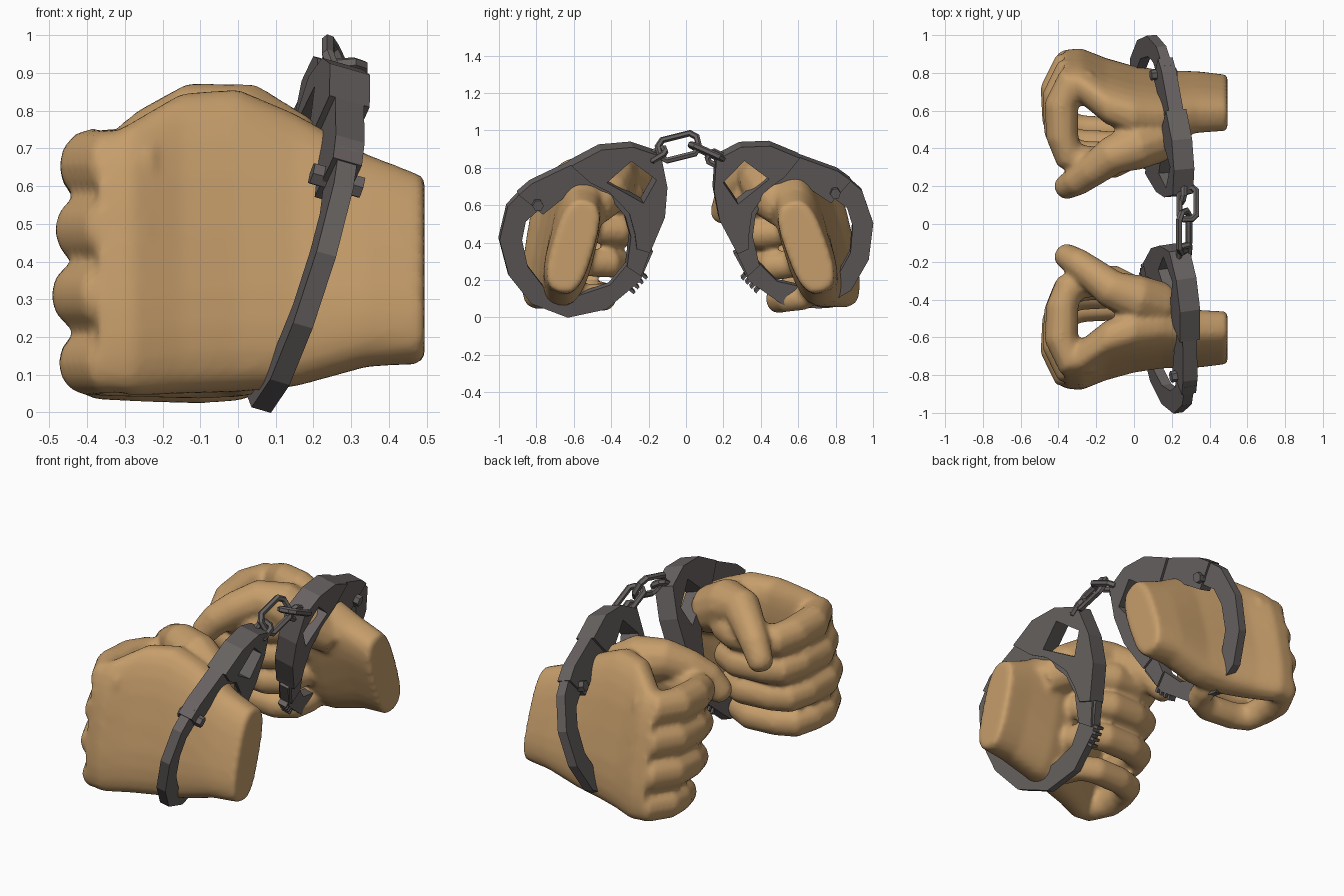
import bpy, bmesh, math
from mathutils import Vector, Matrix

if "Cube" in bpy.data.objects:
    bpy.data.objects.remove(bpy.data.objects["Cube"])

def material(name, col):
    m = bpy.data.materials.new(name)
    m.diffuse_color = (*col, 1)
    m.use_nodes = True
    m.node_tree.nodes["Principled BSDF"].inputs["Base Color"].default_value = m.diffuse_color
    return m

SKIN = material("tan_skin", (0.565, 0.34, 0.147))
STEEL = material("dark_steel", (0.137, 0.123, 0.119))

def add(name, mesh, mat):
    mesh.materials.clear()
    mesh.materials.append(mat)
    ob = bpy.data.objects.new(name, mesh)
    bpy.context.scene.collection.objects.link(ob)
    return ob

def bake(ob):
    """Evaluated copy of an object as a plain mesh; the source is removed."""
    bpy.context.view_layer.update()
    me = bpy.data.meshes.new_from_object(ob.evaluated_get(bpy.context.evaluated_depsgraph_get()))
    bpy.data.objects.remove(ob)
    return me

def fix_normals(me):
    bm = bmesh.new()
    bm.from_mesh(me)
    bmesh.ops.remove_doubles(bm, verts=bm.verts, dist=1e-5)
    bmesh.ops.recalc_face_normals(bm, faces=bm.faces)
    bm.to_mesh(me)
    bm.free()

# ---------- hands ----------
def loft(bm, rings, n=16, power=1.0):
    """Skin rings given as (centre, u axis, v axis) and cap both ends."""
    def se(t):
        return math.copysign(abs(t) ** power, t)
    loops = []
    for c, u, v in rings:
        loops.append([bm.verts.new(c + u * se(math.cos(a)) + v * se(math.sin(a)))
                      for a in (2 * math.pi * i / n for i in range(n))])
    faces = []
    for a, b in zip(loops, loops[1:]):
        faces += [bm.faces.new((a[i], a[(i + 1) % n], b[(i + 1) % n], b[i])) for i in range(n)]
    faces += [bm.faces.new(loops[0]), bm.faces.new(loops[-1])]
    bmesh.ops.recalc_face_normals(bm, faces=faces)

def tube(bm, pts):
    """Rounded finger along points (x, y, z, radius)."""
    p = [Vector(q[:3]) for q in pts]
    r = [q[3] for q in pts]
    rings = []
    for i in range(len(p)):
        t = (p[min(i + 1, len(p) - 1)] - p[max(i - 1, 0)]).normalized()
        side = t.cross(Vector((0, 0, 1))).normalized()
        up = side.cross(t)
        rings.append((p[i], side * r[i] * 0.93, up * r[i]))
        if i == len(p) - 1:      # rounded tip
            for d, s in ((0.5, 0.85), (0.85, 0.5)):
                rings.append((p[i] + t * r[i] * d, side * r[i] * s, up * r[i] * s))
    loft(bm, rings, 12)

def hand_mesh():
    bm = bmesh.new()
    # wrist and palm: x, top y/z, bottom y/z, half thickness
    rings = []
    for x, ty, tz, by, bz, h in ((.495, -.53, .62, -.675, .135, .108), (.34, -.53, .68, -.685, .125, .12),
                                 (.15, -.52, .79, -.68, .07, .13), (0, -.54, .855, -.70, .055, .132),
                                 (-.15, -.59, .845, -.75, .05, .122), (-.28, -.69, .77, -.805, .045, .108),
                                 (-.37, -.73, .72, -.815, .06, .08)):
        t, b = Vector((x, ty, tz)), Vector((x, by, bz))
        u = (t - b) / 2
        v = Vector((0, u.z, -u.y)).normalized() * h
        rings.append(((t + b) / 2, u, v))
    loft(bm, rings, 24, 0.7)
    # four curled fingers: z, knuckle y, outer joint y, radius
    for z, ky, oy, r, dx in ((.655, -.735, -.34, .098, 0.015), (.485, -.775, -.36, .094, 0),
                             (.31, -.80, -.41, .092, -.012), (.13, -.81, -.48, .085, 0)):
        tube(bm, [(-.24 + dx, ky + .01, z, r * .75), (-.35 + dx, ky + .01, z, r * .97),
                  (-.40 + dx, ky + .13, z, r), (-.395 + dx, oy - .1, z, r * .95),
                  (-.36 + dx, oy, z - .01, r * .93), (-.27 + dx, oy + .03, z - .015, r * .9),
                  (-.10, oy + .04, z - .02, r * .9), (-.01, oy + .0, z - .02, r * .85),
                  (.02, oy - .09, z - .02, r * .8)])
    # thumb and its fleshy base
    tube(bm, [(.24, -.49, .57, .09), (.12, -.425, .67, .135), (0, -.39, .745, .135),
              (-.12, -.345, .765, .11), (-.22, -.265, .72, .095), (-.30, -.205, .665, .085),
              (-.35, -.175, .60, .075)])
    me = bpy.data.meshes.new("hand")
    bm.to_mesh(me)
    bm.free()
    ob = add("hand_source", me, SKIN)
    m = ob.modifiers.new("blend", 'REMESH')
    m.mode, m.voxel_size = 'VOXEL', 0.016
    s = ob.modifiers.new("soften", 'SMOOTH')
    s.factor, s.iterations = 0.5, 4
    me = bake(ob)
    me.polygons.foreach_set("use_smooth", [True] * len(me.polygons))
    return me

right_me = hand_mesh()
left_me = right_me.copy()
pivot = Matrix.Translation((0, .5, .7))
left_me.transform(Matrix.Translation((0, .02, -.01)) @ pivot @ Matrix.Rotation(math.radians(3.5), 4, 'X')
                  @ pivot.inverted() @ Matrix.Diagonal((1, -1, 1, 1)))
left_me.flip_normals()
add("front_hand", right_me, SKIN)
add("back_hand", left_me, SKIN)

# ---------- cuffs ----------
def place_front(u, v, t):
    b, c = .289, -.146
    return Vector((-.033 + b * v + c * u, u, v)) + t * Vector((1, -c, -b)).normalized()

def place_back(u, v, t):
    b, c = .27, -.086
    a = math.radians(7)          # mirrored and swung a little outward
    y, z = -u - .25, v - .85
    y, z = y * math.cos(a) - z * math.sin(a) + .25, y * math.sin(a) + z * math.cos(a) + .845
    y = .926 * y + .03
    return Vector((.041 + b * z + c * y, y, z)) + t * Vector((1, -c, -b)).normalized()

def plate(name, place, loops, half):
    """Flat profile (first loop outer, others holes) given a thickness."""
    cu = bpy.data.curves.new(name, 'CURVE')
    cu.dimensions, cu.fill_mode, cu.extrude = '2D', 'BOTH', half
    for lp in loops:
        s = cu.splines.new('POLY')
        s.points.add(len(lp) - 1)
        for p, q in zip(s.points, lp):
            p.co = (q[0], q[1], 0, 1)
        s.use_cyclic_u = True
    ob = bpy.data.objects.new(name, cu)
    bpy.context.scene.collection.objects.link(ob)
    me = bake(ob)
    for v in me.vertices:
        v.co = place(*v.co)
    fix_normals(me)
    me.polygons.foreach_set("use_smooth", [False] * len(me.polygons))
    return add(name, me, STEEL)

HOLE = [(-.43, .735), (-.30, .85), (-.165, .75), (-.235, .625)]
FRAME = [(-.90, .665), (-.83, .725), (-.62, .825), (-.46, .90), (-.29, .915), (-.15, .865), (-.115, .71),
         (-.13, .55), (-.245, .23), (-.32, .28), (-.30, .44), (-.33, .55), (-.42, .66), (-.50, .70),
         (-.64, .665), (-.77, .56)]
BLOCK = [(-.62, .825), (-.46, .91), (-.29, .925), (-.14, .875), (-.107, .71), (-.12, .55), (-.20, .36),
         (-.27, .38), (-.28, .46), (-.31, .57), (-.42, .685), (-.52, .735)]
ARM = [(-.86, .70), (-.957, .6), (-1, .42), (-.95, .23), (-.83, .08), (-.636, .006), (-.43, .05),
       (-.25, .2), (-.18, .36), (-.27, .38), (-.31, .3), (-.41, .18), (-.62, .11), (-.75, .15),
       (-.85, .28), (-.88, .42), (-.86, .52), (-.77, .6)]

for side, place in (("front", place_front), ("back", place_back)):
    plate(side + "_cuff_frame", place, [FRAME, HOLE], .04)
    plate(side + "_cuff_block", place, [BLOCK, HOLE], .056)
    plate(side + "_cuff_arm", place, [ARM], .027)
    # hinge bolt: shaft with hexagonal heads
    hexagon = [(-.80 + .03 * math.cos(k * math.pi / 3), .615 + .03 * math.sin(k * math.pi / 3))
               for k in range(6)]
    plate(side + "_hinge_bolt", place, [hexagon], .07)
    # ratchet teeth on the outside of the arm end
    for k in range(4):
        q = Vector((-.30 + .022 * k, .155 + .026 * k))
        d, n = Vector((.65, .76)) * .008, Vector((.76, -.65)) * .028
        plate(f"{side}_ratchet_tooth_{k}", place, [[q - d, q - d + n, q + d + n, q + d]], .025)

# ---------- chain ----------
def link(name, centre, along, side, length, width, r=.018):
    f = Vector(along).normalized()
    s = Vector(side)
    s = (s - f * s.dot(f)).normalized()
    l, w = length / 2 - r, width / 2 - r
    k = w * .5
    cu = bpy.data.curves.new(name, 'CURVE')
    cu.dimensions, cu.bevel_depth, cu.bevel_resolution = '3D', r, 1
    sp = cu.splines.new('POLY')
    pts = [(l, k), (l - k, w), (k - l, w), (-l, k), (-l, -k), (k - l, -w), (l - k, -w), (l, -k)]
    sp.points.add(7)
    for p, (a, b) in zip(sp.points, pts):
        p.co = (*(Vector(centre) + f * a + s * b), 1)
    sp.use_cyclic_u = True
    ob = bpy.data.objects.new(name, cu)
    bpy.context.scene.collection.objects.link(ob)
    me = bake(ob)
    fix_normals(me)
    me.polygons.foreach_set("use_smooth", [False] * len(me.polygons))
    add(name, me, STEEL)

link("chain_link_middle", (.265, -.04, .912), (0, 1, .25), (-.45, 0, 1), .25, .16)
link("chain_link_back", (.285, .11, .885), (0, 1, -.45), (1, 0, .1), .22, .125)
link("chain_ring_front", (.265, -.155, .872), (.1, 1, .6), (.75, .3, -.4), .13, .10)
link("chain_ring_back", (.255, .165, .845), (0, 1, -.5), (.3, .3, 1), .13, .10)
